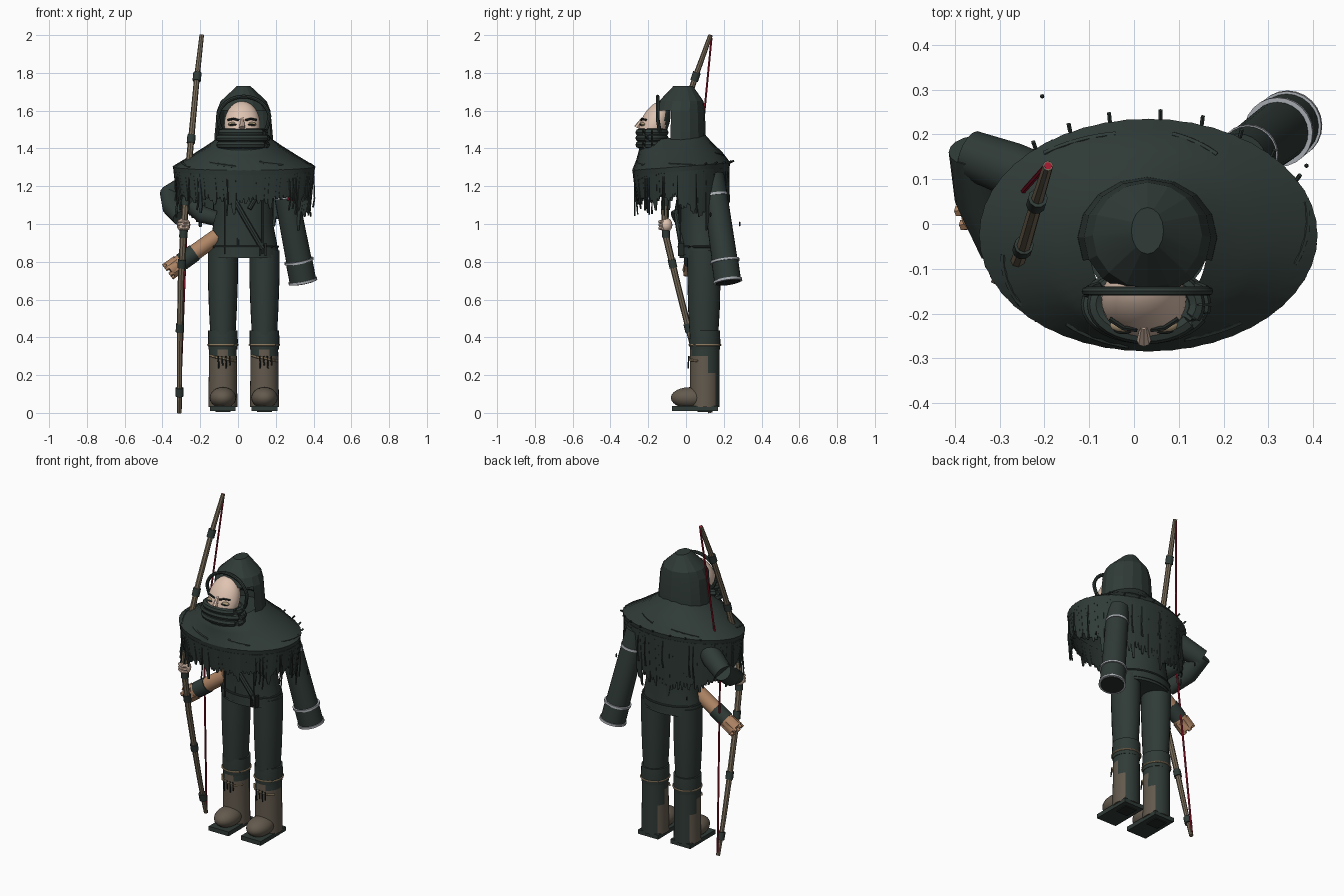
import bpy, bmesh, math, random
from mathutils import Vector

if "Cube" in bpy.data.objects:
    bpy.data.objects.remove(bpy.data.objects["Cube"])

random.seed(4)
TAU = 2 * math.pi


def mat(name, r, g, b):
    m = bpy.data.materials.new(name)
    m.diffuse_color = (r, g, b, 1)
    m.use_nodes = True
    m.node_tree.nodes["Principled BSDF"].inputs["Base Color"].default_value = m.diffuse_color
    return m


GREEN = mat("dark green cloth", .029, .043, .038)
DARK = mat("near black green", .015, .021, .019)
LEATHER = mat("boot leather", .125, .102, .075)
WOOD = mat("bow wood", .19, .15, .10)
SKIN = mat("skin", .74, .55, .44)
TAN = mat("quiver tan", .43, .235, .13)
GREY = mat("light grey trim", .42, .44, .47)
RED = mat("red string", .36, .010, .030)
CORD = mat("cord", .40, .30, .18)


def finish(name, bm, *mats, angle=40):
    bmesh.ops.recalc_face_normals(bm, faces=bm.faces)
    me = bpy.data.meshes.new(name)
    bm.to_mesh(me)
    bm.free()
    for m in mats:
        me.materials.append(m)
    for p in me.polygons:
        p.use_smooth = angle > 0
    if angle > 0:
        me.set_sharp_from_angle(angle=math.radians(angle))
    ob = bpy.data.objects.new(name, me)
    bpy.context.collection.objects.link(ob)
    return ob


def skin_rings(bm, rings, caps=True):
    vr = [[bm.verts.new(p) for p in r] for r in rings]
    n = len(vr[0])
    for a, b in zip(vr, vr[1:]):
        for i in range(n):
            bm.faces.new((a[i], a[(i + 1) % n], b[(i + 1) % n], b[i]))
    if caps:
        bm.faces.new(vr[0])
        bm.faces.new(vr[-1])


def loft(name, rings, *mats, n=24, caps=True, angle=40):
    """Stack of horizontal ellipses (cx, cy, z, rx, ry)."""
    bm = bmesh.new()
    skin_rings(bm, [[(cx + rx * math.cos(TAU * i / n), cy + ry * math.sin(TAU * i / n), z)
                     for i in range(n)] for cx, cy, z, rx, ry in rings], caps)
    return finish(name, bm, *mats, angle=angle)


def add_tube(bm, pts, radii, n=12, caps=True):
    pts = [Vector(p) for p in pts]
    if not isinstance(radii, (list, tuple)):
        radii = [radii] * len(pts)
    rings = []
    for i, p in enumerate(pts):
        d = (pts[min(i + 1, len(pts) - 1)] - pts[max(i - 1, 0)]).normalized()
        ref = Vector((0, 1, 0)) if abs(d.y) < .8 else Vector((1, 0, 0))
        u = d.cross(ref).normalized()
        v = d.cross(u)
        rings.append([p + radii[i] * (u * math.cos(TAU * k / n) + v * math.sin(TAU * k / n)) for k in range(n)])
    skin_rings(bm, rings, caps)


def tube(name, pts, radii, m, n=12, caps=True):
    bm = bmesh.new()
    add_tube(bm, pts, radii, n, caps)
    return finish(name, bm, m)


def ball(name, c, r, *mats, seg=24, lean=0):
    bm = bmesh.new()
    bmesh.ops.create_uvsphere(bm, u_segments=seg, v_segments=seg // 2, radius=1)
    for v in bm.verts:
        z = v.co.z * r[2]
        v.co = Vector((v.co.x * r[0] + c[0], v.co.y * r[1] + c[1] + lean * z, z + c[2]))
    return finish(name, bm, *mats)


def box(name, lo, hi, m):
    bm = bmesh.new()
    bmesh.ops.create_cube(bm, size=1)
    for v in bm.verts:
        v.co = Vector([(a + b) / 2 + c * (b - a) for a, b, c in zip(lo, hi, v.co)])
    return finish(name, bm, m, angle=0)


def ring(name, cx, cy, z, rx, ry, r, m, n=32):
    """Closed elliptical hoop lying flat."""
    tube(name, [(cx + rx * math.cos(TAU * i / n), cy + ry * math.sin(TAU * i / n), z)
                for i in range(n + 1)], r, m, 8)


# legs, boots and soles
for side, x in (("right", -.08), ("left", .14)):
    loft(side + "_trouser_leg", [(x, .095, .40, .066, .075), (x, .095, .55, .074, .084),
                                 (x, .095, .72, .08, .088), (x, .095, .86, .08, .09)], GREEN)
    boot = loft(side + "_boot_shaft", [(x, .10, .03 + .03 * i, .077 - .0004 * i, .078) for i in range(12)],
                GREEN, LEATHER, n=32)
    for p in boot.data.polygons:
        c = p.center
        limit = .15 if c.z < .2 else .11 if c.z < .3 else .03
        p.material_index = int(c.y < limit)
    loft(side + "_boot_cuff", [(x, .10, .335, .076, .079), (x, .10, .37, .079, .082),
                               (x, .10, .435, .078, .08)], GREEN)
    ball(side + "_boot_toe", (x, .02, .08), (.07, .10, .056), LEATHER)
    box(side + "_sole", (x - .068, -.075, .01), (x + .068, .17, .036), GREEN)
    box(side + "_sole_heel", (x - .04, .06, .004), (x + .04, .14, .012), DARK)
    ring(side + "_boot_cord", x, .10, .36, .079, .083, .005, CORD)
    tube(side + "_boot_strap", [(x - .07, .06, .305), (x - .04, .022, .295), (x, .015, .29),
                                (x + .04, .022, .28), (x + .07, .06, .275)], .006, CORD, 6)
    for k in range(4):
        tx = x - .025 + .02 * k
        tube(side + "_boot_tie", [(tx, .014, .30), (tx + .004, .012, .235 + .015 * (k % 2))], .004, DARK, 6)

# jacket
loft("jacket", [(.028, .09, .82, .186, .125), (.028, .09, .90, .178, .122), (.028, .085, 1.0, .158, .125),
                (.028, .085, 1.15, .162, .13), (.028, .07, 1.3, .19, .12), (.028, .04, 1.38, .11, .09)], GREEN, n=32)
loft("belt", [(.028, .09, .835, .187, .13), (.028, .09, .88, .184, .13)], GREEN, n=32)
ring("belt_edge", .028, .09, .88, .184, .129, .006, GREEN)
tube("chest_strap", [(-.07, -.022, 1.22), (.03, -.05, 1.04), (.13, -.02, .87)], .015, GREEN, 8)
tube("chest_strap_second", [(.13, -.022, 1.2), (.06, -.048, 1.08)], .012, GREEN, 8)
for x in (-.07, .0, .13):
    tube("jacket_seam", [(x, -.03, .84), (x, -.03, 1.0), (x, -.03, 1.2)], .005, GREEN, 6)
for x in (.11, .14):
    box("belt_loop", (x, -.042, .83), (x + .010, -.01, .90), DARK)

# cape: flared rings, front hanging lower than the back
loft("collar", [(.028, -.035, 1.36, .14, .13), (.028, -.035, 1.43, .14, .14)], GREEN)
CAPE = [(1.46, .13, -.055, .15), (1.41, .205, -.055, .195), (1.36, .285, -.035, .228),
        (1.305, .378, -.025, .26), (1.25, .366, -.025, .25)]


def cape_pt(a, t, out=0.0):
    i = min(int(t), 3)
    z, rx, cy, ry = [p + (q - p) * (t - i) for p, q in zip(CAPE[i], CAPE[i + 1])]
    return Vector((.032 + (rx + out) * math.cos(a), cy + (ry + out) * math.sin(a), z + .02 * math.sin(a) + out))


N = 96
bm = bmesh.new()
skin_rings(bm, [[cape_pt(TAU * i / N, t, -.0015 * (i % 2) * min(t, 1)) for i in range(N)]
                for t in (0, .5, 1, 1.5, 2, 2.5, 3, 3.5, 4)], False)
finish("cape", bm, GREEN, angle=30)
for a0, a1, t in ((3.3, 3.8, 2.5), (-.25, .3, 2.6), (1.0, 1.4, 2.0), (-1.3, -.9, 2.2), (1.8, 2.3, 2.4), (-2.2, -1.7, 2.3)):
    tube("cape_fold", [cape_pt(a0 + (a1 - a0) * k / 8, t + .04 * k, -.004) for k in range(9)], .008, GREEN, 6)

# fringe strips, longest across the back
bm = bmesh.new()
for i in range(100):
    a = TAU * (i + .5) / 100
    top = cape_pt(a, 3.5, .001)
    side = Vector((-.366 * math.sin(a), .25 * math.cos(a), 0)).normalized()
    length = random.uniform(.12, .16) + .16 * max(0, math.sin(a)) ** .6 + (.05 if i % 9 == 0 else 0)
    w = random.uniform(.012, .016)
    inward = Vector((.032 - top.x, -.025 - top.y, 0)).normalized()
    rows = []
    for f, wf in ((0, 1), (.5, 1), (.82, .85), (1, .35)):
        c = top - Vector((0, 0, length * f)) + inward * (.02 * f) + side * random.uniform(-.004, .004) * f
        rows.append([c - side * w * wf, c + side * w * wf, c + side * w * wf + inward * .006, c - side * w * wf + inward * .006])
    skin_rings(bm, rows)
finish("cape_fringe", bm, GREEN, angle=0)
bm = bmesh.new()
for i in range(22):
    p = cape_pt(random.uniform(0, TAU), 3.9, .003)
    add_tube(bm, [p, p + Vector((.004, 0, -.12)), p + Vector((-.004, 0, -random.uniform(.16, .22)))], [.003, .004, .005], 6)
for a in (.5, .75, 1.0, 1.25, 1.5, 1.8, 2.05, 2.3):
    p = cape_pt(a, 3)
    add_tube(bm, [p, p + Vector((.008 * math.cos(a), .02 * math.sin(a), .01))], .005, 6)
finish("loose_threads", bm, GREEN)

# hood with open front, and its hoop
hood = loft("hood", [(.03, -.03, 1.40, .158, .135), (.03, -.03, 1.46, .155, .135), (.03, -.03, 1.60, .142, .13),
                     (.03, -.025, 1.65, .122, .118), (.03, -.015, 1.73, .036, .052)], GREEN, n=16, angle=15)
bm = bmesh.new()
bm.from_mesh(hood.data)
bmesh.ops.delete(bm, geom=[f for f in bm.faces if (f.calc_center_median().y < -.10 and f.calc_center_median().z < 1.6)
                           or f.calc_center_median().z < 1.41], context='FACES')
bm.to_mesh(hood.data)
bm.free()
tube("hood_hoop", [(.03 + .138 * math.cos(t) * (1 if math.sin(t) > 0 else .96), -.15 + .02 * max(0, -math.sin(t)),
                    1.555 + .12 * math.sin(t)) for t in [-.6 + (math.pi + 1.2) * k / 24 for k in range(25)]], .010, GREEN, 8)

# head with a cloth cap behind the face
head = ball("head", (.022, -.168, 1.525), (.095, .078, .125), SKIN, GREEN, seg=40, lean=.3)
for p in head.data.polygons:
    p.material_index = int(p.center.y > -.112)
tube("nose", [(.022, -.228, 1.56), (.022, -.26, 1.51)], [.008, .016], SKIN, 8)
for x in (-.024, .068):
    s = 1 if x > .025 else -1
    ball("eyelid", (x, -.226, 1.528), (.03, .016, .012), CORD, seg=12)
    ball("eye", (x, -.236, 1.526), (.022, .010, .006), DARK, seg=12)
    tube("brow", [(x - .03 * s, -.236, 1.549), (x, -.232, 1.557), (x + .03 * s, -.212, 1.551)], .006, DARK, 6)
for z, rx in ((1.485, .112), (1.455, .126), (1.42, .122)):
    ring("face_scarf_fold", .027, -.18, z, rx, .068, .02, GREEN)
loft("face_scarf", [(.027, -.17, 1.37, .11, .07), (.027, -.18, 1.42, .125, .077),
                    (.027, -.18, 1.495, .114, .074)], GREEN)

# hanging left sleeve with grey trim and a red tie
A, B = Vector((.235, .14, 1.26)), Vector((.345, .222, .69))
tube("left_sleeve", [A, A.lerp(B, .2), A.lerp(B, .8), B], [.062, .064, .068, .067], GREEN, 24)
for t, r in ((.18, .067), (.79, .078), (.975, .077)):
    tube("left_sleeve_trim", [A.lerp(B, t), A.lerp(B, t + .022)], r, GREY, 24)
tube("left_cuff", [A.lerp(B, .81), A.lerp(B, .975)], .071, GREEN, 24)
tube("left_cuff_opening", [A.lerp(B, .98), A.lerp(B, 1.003)], .064, DARK, 24)
for dx in (0, .022):
    tube("sleeve_tie", [(.262 + dx, .088, 1.125), (.285 + dx, .09, 1.16)], .005, RED, 6)

# bent right arm gripping the bow
tube("right_upper_arm", [(-.17, .08, 1.27), (-.27, .12, 1.2), (-.365, .155, 1.15)], [.06, .062, .055], GREEN, 16)
tube("right_forearm", [(-.36, .165, 1.165), (-.345, .06, 1.09), (-.305, -.06, 1.03)], [.054, .056, .04], GREEN, 16)
tube("right_sleeve_fold", [(-.25, .05, 1.10), (-.19, .03, 1.05), (-.12, .03, 1.03)], [.04, .045, .04], GREEN, 16)
ball("right_hand", (-.288, -.105, .995), (.036, .033, .038), SKIN, seg=16)
for k in range(3):
    tube("finger", [(-.315, -.122, 1.015 - .017 * k), (-.285, -.138, 1.012 - .017 * k),
                    (-.262, -.122, 1.01 - .017 * k)], .009, SKIN, 8)

# bow, grip wraps and drawn string
BOW = [(-.31, .13, 0), (-.31, .075, .2), (-.308, .02, .42), (-.302, -.05, .7), (-.29, -.105, .93),
       (-.28, -.115, 1.08), (-.262, -.09, 1.3), (-.243, -.04, 1.5), (-.217, .05, 1.78), (-.192, .13, 2.0)]
tube("bow", BOW, [.012, .014, .016, .017, .018, .018, .017, .016, .015, .012], WOOD, 8)


def on_bow(z):
    for p, q in zip(BOW, BOW[1:]):
        if z <= q[2]:
            return Vector(p).lerp(Vector(q), (z - p[2]) / (q[2] - p[2]))


for z in (.11, .45, .79, .95, 1.12, 1.45, 1.78):
    tube("bow_wrap", [on_bow(z - .022), on_bow(z + .022)], .022, GREEN, 10)
tube("bow_string", [(-.31, .135, .02), (-.268, .05, 1.1), (-.192, .135, 1.985)], .006, RED, 6)
tube("string_tip", [on_bow(1.985), on_bow(2.0) + Vector((0, 0, .001))], .009, RED, 6)

# quiver with band and arrow shafts
Q0, Q1 = Vector((-.11, .05, .935)), Vector((-.36, .03, .755))
tube("quiver", [Q0, Q0.lerp(Q1, .8), Q1], [.042, .044, .049], TAN, 12)
tube("quiver_band", [Q0.lerp(Q1, .48), Q0.lerp(Q1, .76)], .047, GREEN, 12)
for k in range(6):
    off = Vector((.6 * math.cos(k * TAU / 6), math.sin(k * TAU / 6), -.8 * math.cos(k * TAU / 6))) * .036
    tube("arrow_shaft", [Q0.lerp(Q1, .80) + off, Q0.lerp(Q1, 1.05) + off], .013, TAN, 6)

# stray drops
for c in ((-.205, .285, 1.0), (.385, .13, 1.05)):
    ball("loose_bead", c, (.005, .005, .014), DARK, seg=8)
